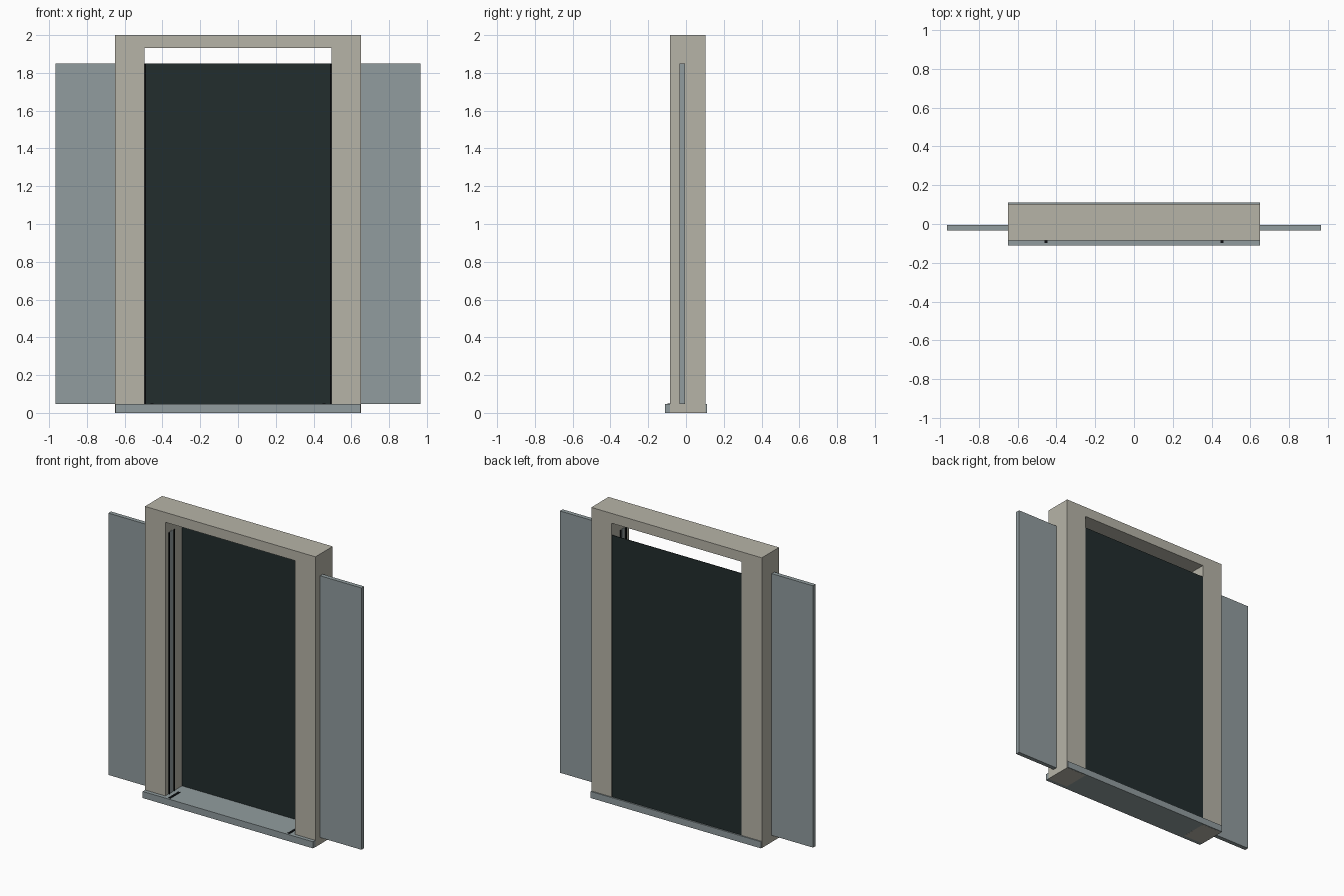
import bpy
import bmesh

if "Cube" in bpy.data.objects:
    bpy.data.objects.remove(bpy.data.objects["Cube"])


def material(name, rgb):
    m = bpy.data.materials.new(name)
    m.diffuse_color = (*rgb, 1.0)
    m.use_nodes = True
    m.node_tree.nodes["Principled BSDF"].inputs["Base Color"].default_value = m.diffuse_color
    return m


STONE = material("warm grey frame", (0.47, 0.455, 0.39))
STEEL = material("blue grey metal", (0.285, 0.335, 0.345))
DARK = material("dark teal panel", (0.016, 0.026, 0.027))
BLACK = material("black seal", (0.004, 0.005, 0.006))


def box(name, x, y, z, mat):
    """Box from (min, max) ranges on each axis."""
    mesh = bpy.data.meshes.new(name)
    bm = bmesh.new()
    bmesh.ops.create_cube(bm, size=1.0)
    for v in bm.verts:
        for i, (lo, hi) in enumerate((x, y, z)):
            v.co[i] = lo if v.co[i] < 0 else hi
    bm.to_mesh(mesh)
    bm.free()
    mesh.materials.append(mat)
    obj = bpy.data.objects.new(name, mesh)
    bpy.context.collection.objects.link(obj)
    return obj


def pair(name, x, y, z, mat):
    """The same box on the right and mirrored on the left."""
    box("right_" + name, x, y, z, mat)
    box("left_" + name, (-x[1], -x[0]), y, z, mat)


FRAME_Y = (-0.085, 0.103)

# Frame: lintel, posts and sill
box("lintel", (-0.65, 0.65), FRAME_Y, (1.932, 2.0), STONE)
pair("post", (0.495, 0.65), FRAME_Y, (0.0, 1.932), STONE)
box("sill", (-0.649, 0.649), (-0.111, 0.111), (0.0005, 0.046), STEEL)

# Dark panel closing the opening at the back
box("back_panel", (-0.495, 0.495), (0.097, 0.101), (0.046, 1.85), DARK)

# Sliding doors, open and passing through the posts
pair("sliding_door", (0.493, 0.965), (-0.034, -0.005), (0.046, 1.85), STEEL)

# Seals on both sides of each door edge, and guide strips on the sill
pair("front_seal", (0.488, 0.497), (-0.052, -0.044), (0.046, 1.848), BLACK)
pair("rear_seal", (0.488, 0.497), (0.005, 0.013), (0.046, 1.848), BLACK)
pair("sill_guide", (0.447, 0.463), (-0.097, 0.01), (0.044, 0.049), BLACK)
